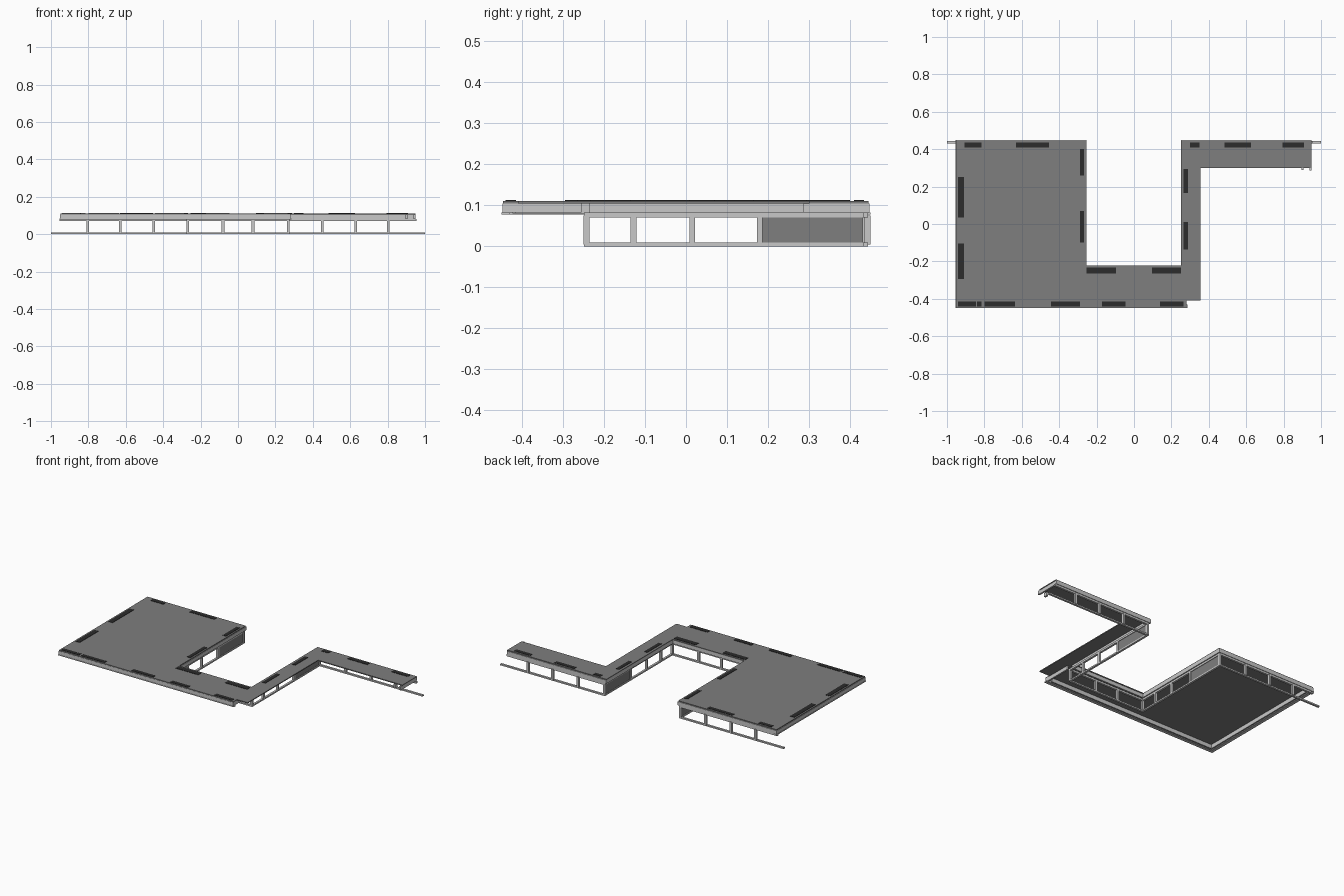
import bpy, bmesh

cube = bpy.data.objects.get("Cube")
if cube:
    bpy.data.objects.remove(cube, do_unlink=True)


def material(name, value):
    mat = bpy.data.materials.new(name)
    mat.use_nodes = True
    colour = (value, value, value, 1)
    mat.diffuse_color = colour
    mat.node_tree.nodes["Principled BSDF"].inputs["Base Color"].default_value = colour
    return mat


roof_grey = material("roof grey", 0.21)
frame_grey = material("light frame grey", 0.58)
vent_black = material("vent black", 0.025)


def finish(name, bm, mat):
    bmesh.ops.recalc_face_normals(bm, faces=bm.faces)
    mesh = bpy.data.meshes.new(name)
    bm.to_mesh(mesh)
    bm.free()
    mesh.materials.append(mat)
    obj = bpy.data.objects.new(name, mesh)
    bpy.context.collection.objects.link(obj)
    return obj


def add_box(bm, x0, x1, y0, y1, z0, z1):
    verts = bmesh.ops.create_cube(bm, size=1)["verts"]
    bmesh.ops.scale(bm, vec=(x1 - x0, y1 - y0, z1 - z0), verts=verts)
    bmesh.ops.translate(bm, vec=((x0 + x1) / 2, (y0 + y1) / 2, (z0 + z1) / 2), verts=verts)


def boxes(name, spans, z0, z1, mat):
    """One object of boxes; each span is x0, x1, y0, y1."""
    bm = bmesh.new()
    for span in spans:
        add_box(bm, *span, z0, z1)
    return finish(name, bm, mat)


def runs(path, width):
    """Spans of straight axis-aligned runs along a path."""
    h = width / 2
    return [(min(a[0], b[0]) - h, max(a[0], b[0]) + h,
             min(a[1], b[1]) - h, max(a[1], b[1]) + h)
            for a, b in zip(path, path[1:])]


# Thin roof sheet around the open courtyard
outline = [(-.95, -.447), (.28, -.447), (.28, -.41), (.355, -.41), (.355, .3),
           (.95, .3), (.95, .445), (.25, .445), (.25, -.222), (-.257, -.222),
           (-.257, .445), (-.95, .445)]
bm = bmesh.new()
sheet = bm.faces.new([bm.verts.new((x, y, .105)) for x, y in outline])
top = bmesh.ops.extrude_face_region(bm, geom=[sheet])["geom"]
bmesh.ops.translate(bm, vec=(0, 0, .006),
                    verts=[v for v in top if isinstance(v, bmesh.types.BMVert)])
finish("roof", bm, roof_grey)

# Fascia beams under the outer roof edges and over the glazed walls
edge = [(.275, -.26), (.275, -.443), (-.948, -.443), (-.948, .443), (-.26, .443),
        (-.26, -.23), (.256, -.23), (.256, .443), (.943, .443), (.943, .29)]
boxes("fascia", runs(edge, .01), .082, .105, frame_grey)
inner = [(.255, -.42), (-.925, -.42), (-.925, .425)]
boxes("inner_fascia", runs(inner, .008), .08, .105, frame_grey)

# Lower ledge along the closed outer sides
boxes("ledge", runs([(.275, -.44), (-.945, -.44), (-.945, .44)], .02), .078, .083, frame_grey)

# Window wall rails
X, Y, BACK = .268, -.243, .438
boxes("base_rail", runs([(-.993, BACK), (-X, BACK), (-X, Y), (X, Y), (X, BACK), (.993, BACK)],
                        .013), 0, .009, frame_grey)
boxes("window_header", runs([(-.948, BACK), (-X, BACK), (-X, Y), (X, Y), (X, BACK), (.948, BACK)],
                            .013), .07, .082, frame_grey)

# Window posts, mirrored on both sides of the courtyard
posts = []
for s in (-1, 1):
    centres = [(s * x, .443) for x in (.45, .63, .803)]
    centres += [(s * X, y) for y in (Y, -.128, .015, .18, BACK)]
    centres.append((s * .08, Y))
    for x, y in centres:
        posts.append((x - .007, x + .007, y - .007, y + .007))
boxes("window_posts", posts, .004, .075, frame_grey)

# Solid infill panels in the side walls
boxes("wall_panels", [(s * X - .003, s * X + .003, .185, .432) for s in (-1, 1)],
      .008, .071, roof_grey)

# Small brackets at the free end of the narrow wing
boxes("end_brackets", [(x, x + .012, .288, .31) for x in (.895, .937)], .082, .105, frame_grey)

# Dark vent strips on the roof: those along x, then those along y
vents = []
for y0, y1, pairs in [
        (.41, .435, [(-.905, -.815), (-.63, -.455), (.3, .35), (.485, .625), (.795, .91)]),
        (-.44, -.415, [(-.94, -.845), (-.84, -.815), (-.8, -.635), (-.445, -.29),
                       (-.17, -.045), (.14, .265)]),
        (-.265, -.233, [(-.255, -.095), (.095, .25)])]:
    vents += [(a, b, y0, y1) for a, b in pairs]
for x0, x1, pairs in [
        (-.94, -.91, [(.035, .25), (-.295, -.105)]),
        (-.29, -.267, [(.26, .4), (-.1, .07)]),
        (.265, .288, [(.165, .295), (-.135, .01)])]:
    vents += [(x0, x1, a, b) for a, b in pairs]
boxes("roof_vents", vents, .11, .113, vent_black)
